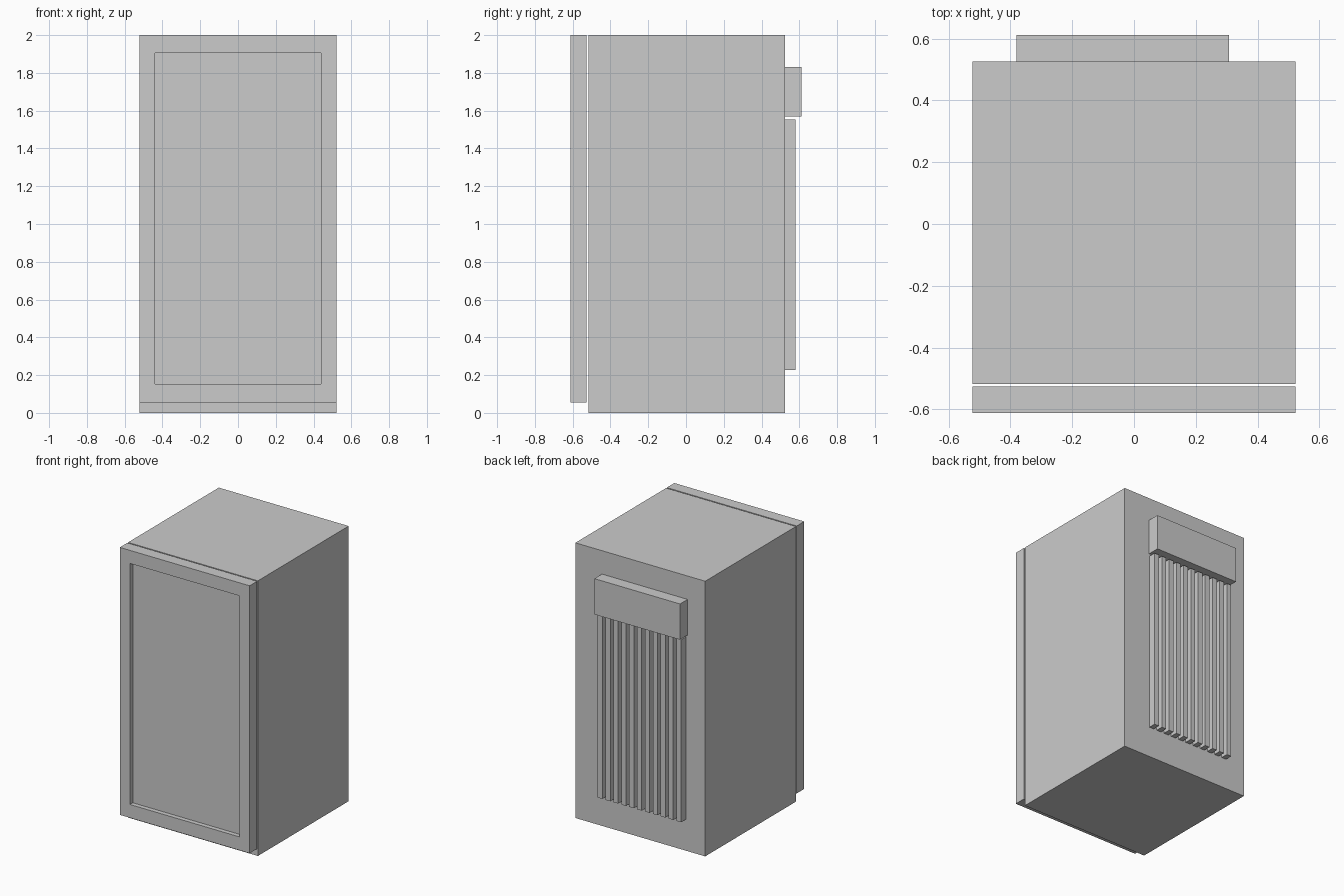
import bpy, bmesh

if "Cube" in bpy.data.objects:
    bpy.data.objects.remove(bpy.data.objects["Cube"])


def box(name, x0, x1, y0, y1, z0, z1):
    """Axis-aligned box between the given limits."""
    bm = bmesh.new()
    bmesh.ops.create_cube(bm, size=1)
    for v in bm.verts:
        v.co = (x1 if v.co.x > 0 else x0,
                y1 if v.co.y > 0 else y0,
                z1 if v.co.z > 0 else z0)
    mesh = bpy.data.meshes.new(name)
    bm.to_mesh(mesh)
    bm.free()
    obj = bpy.data.objects.new(name, mesh)
    bpy.context.collection.objects.link(obj)
    return obj


W = 0.522        # half width
BACK = 0.525     # back face of the cabinet

# Main cabinet
box("cabinet", -W, W, -0.517, BACK, 0, 2)

# Door with a recessed front panel
door = box("door", -W, W, -0.612, -0.526, 0.056, 2)
bm = bmesh.new()
bm.from_mesh(door.data)
front = min(bm.faces, key=lambda f: f.calc_center_median().y)
bmesh.ops.inset_region(bm, faces=[front], thickness=0.08)
for v in front.verts:
    v.co.x = 0.44 if v.co.x > 0 else -0.44
    v.co.z = 1.905 if v.co.z > 1 else 0.153
rim = bmesh.ops.extrude_discrete_faces(bm, faces=[front])
bmesh.ops.translate(bm, verts=rim["faces"][0].verts, vec=(0, 0.033, 0))
bmesh.ops.recalc_face_normals(bm, faces=bm.faces)
bm.to_mesh(door.data)
bm.free()

# Rear housing
box("rear_housing", -0.38, 0.308, BACK, 0.612, 1.57, 1.83)

# Rear cooling fins
FINS, PITCH, FIN_W = 11, 0.0633, 0.038
for i in range(FINS):
    x = -0.366 + i * PITCH
    box(f"cooling_fin_{i + 1}", x, x + FIN_W, BACK, 0.579, 0.227, 1.552)
